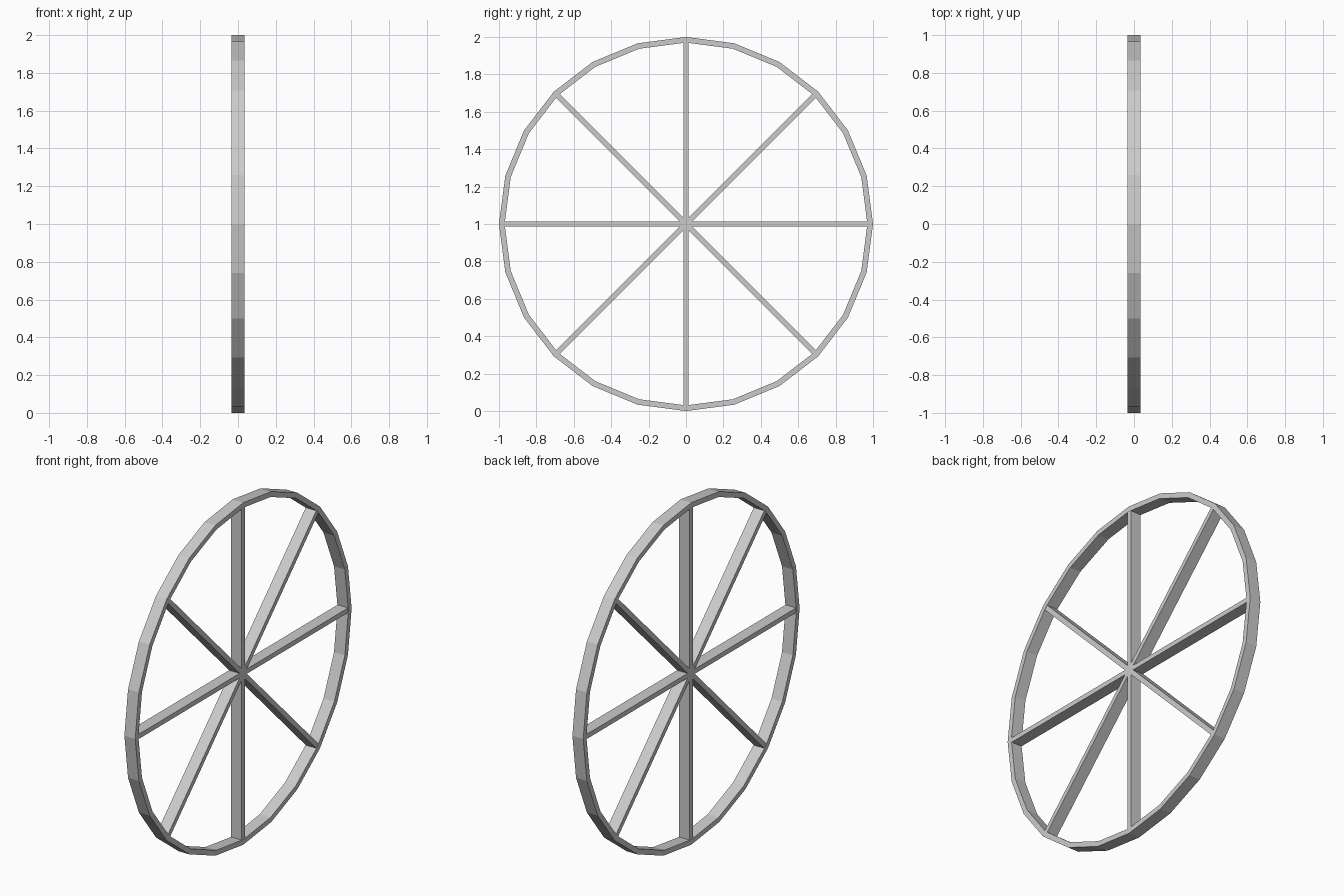
import bpy, bmesh
from math import sin, cos, pi
from mathutils import Matrix

if "Cube" in bpy.data.objects:
    bpy.data.objects.remove(bpy.data.objects["Cube"])

SIDES, OUTER, INNER, HALF = 24, 1.0, 0.97, 0.035
CENTRE = Matrix.Translation((0, 0, 1))


def finish(name, bm):
    bmesh.ops.recalc_face_normals(bm, faces=bm.faces)
    mesh = bpy.data.meshes.new(name)
    bm.to_mesh(mesh)
    bm.free()
    obj = bpy.data.objects.new(name, mesh)
    obj.matrix_world = CENTRE
    bpy.context.collection.objects.link(obj)
    return obj


# Rim: rectangular section swept round 24 flat sides
bm = bmesh.new()
section = [(OUTER, -HALF), (OUTER, HALF), (INNER, HALF), (INNER, -HALF)]
rings = []
for i in range(SIDES):
    a = 2 * pi * i / SIDES
    rings.append([bm.verts.new((x, r * sin(a), r * cos(a))) for r, x in section])
for i in range(SIDES):
    p, q = rings[i], rings[(i + 1) % SIDES]
    for j in range(4):
        k = (j + 1) % 4
        bm.faces.new((p[j], p[k], q[k], q[j]))
finish("rim", bm)

# Spokes: four bars across the full diameter, 45 degrees apart
for i in range(4):
    bm = bmesh.new()
    bmesh.ops.create_cube(bm, size=1, matrix=Matrix.Rotation(i * pi / 4, 4, 'X')
                          @ Matrix.Diagonal((2 * HALF - 0.002, 0.028, 1.96, 1)))
    finish(f"spoke_bar_{i + 1}", bm)
